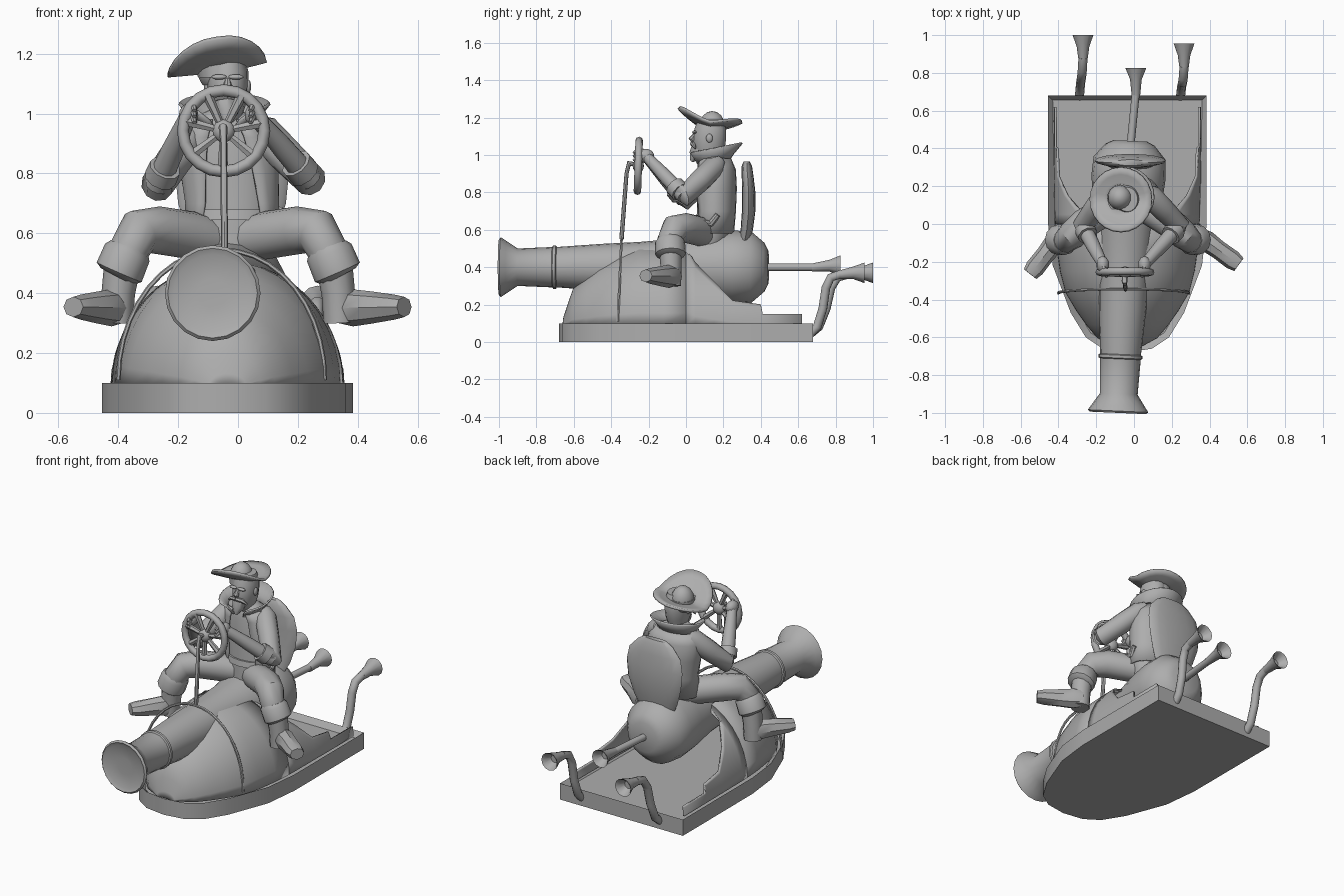
import bpy, bmesh, math
from math import sin, cos, pi, radians, asin
from mathutils import Vector

if "Cube" in bpy.data.objects:
    bpy.data.objects.remove(bpy.data.objects["Cube"], do_unlink=True)

mat = bpy.data.materials.new("plain_grey")
mat.use_nodes = True
GREY = (0.42, 0.42, 0.42, 1)
mat.diffuse_color = GREY
mat.node_tree.nodes["Principled BSDF"].inputs["Base Color"].default_value = GREY
CX = -0.035  # centre line of the vehicle


def finish(ob, name, angle=40):
    ob.name = name
    ob.data.materials.clear()
    ob.data.materials.append(mat)
    bpy.ops.object.select_all(action='DESELECT')
    ob.select_set(True)
    bpy.context.view_layer.objects.active = ob
    bpy.ops.object.shade_smooth_by_angle(angle=radians(angle))
    return ob


def from_bmesh(name, bm, angle=40):
    bmesh.ops.recalc_face_normals(bm, faces=bm.faces)
    me = bpy.data.meshes.new(name)
    bm.to_mesh(me)
    bm.free()
    ob = bpy.data.objects.new(name, me)
    bpy.context.collection.objects.link(ob)
    return finish(ob, name, angle)


def grid(name, rows, wrap=True, caps=True, thick=0, angle=40):
    """Skin rows of points; closed rows make a solid, open rows a thin shell."""
    bm = bmesh.new()
    vs = [[bm.verts.new(p) for p in row] for row in rows]
    n = len(rows[0])
    for a, b in zip(vs, vs[1:]):
        for i in range(n if wrap else n - 1):
            j = (i + 1) % n
            bm.faces.new((a[i], a[j], b[j], b[i]))
    if caps:
        bm.faces.new(vs[0])
        bm.faces.new(vs[-1])
    ob = from_bmesh(name, bm, angle)
    if thick:
        m = ob.modifiers.new("thickness", 'SOLIDIFY')
        m.thickness, m.offset = thick, 0
    return ob


def tube(name, pts, sides=12, axis=None, angle=40):
    """Tube through (x, y, z, radius[, second radius]) points."""
    c = [Vector(p[:3]) for p in pts]
    rows, side = [], None
    for i, p in enumerate(pts):
        t = Vector(axis) if axis else c[min(i + 1, len(c) - 1)] - c[max(i - 1, 0)]
        t.normalize()
        if side is None:
            ref = Vector((0, 0, 1)) if abs(t.z) < 0.8 else Vector((0, 1, 0))
            side = t.cross(ref)
        side = (side - t * side.dot(t)).normalized()
        up = side.cross(t)
        rows.append([c[i] + side * p[3] * cos(2 * pi * k / sides)
                     + up * p[-1] * sin(2 * pi * k / sides) for k in range(sides)])
    return grid(name, rows, angle=angle)


def stack(name, rings, sides=16):
    """Body of level ellipses (z, x, y, rx, ry)."""
    return grid(name, [[(x + rx * cos(2 * pi * k / sides), y + ry * sin(2 * pi * k / sides), z)
                        for k in range(sides)] for z, x, y, rx, ry in rings], angle=50)


def ball(name, loc, scale, segs=14):
    bpy.ops.mesh.primitive_uv_sphere_add(segments=segs, ring_count=8, radius=1, location=loc)
    ob = bpy.context.object
    ob.scale = scale
    return finish(ob, name, 60)


def lerp(table, y):
    for (a, p), (b, q) in zip(table, table[1:]):
        if y <= b:
            return p + (q - p) * (y - a) / (b - a)
    return table[-1][1]


# Hull: flat sled with a sunken floor
half = [(.42, .68), (.42, 0), (.395, -.22), (.3, -.47), (.22, -.6), (.13, -.66)]
outline = [(CX + x, y) for x, y in half] + [(CX, -.68)] + [(CX - x, y) for x, y in half[::-1]]
bm = bmesh.new()
face = bm.faces.new([bm.verts.new((x, y, 0)) for x, y in outline])
top = bmesh.ops.extrude_face_region(bm, geom=[face])["geom"]
bmesh.ops.translate(bm, verts=[g for g in top if isinstance(g, bmesh.types.BMVert)], vec=(0, 0, .1))
bmesh.ops.recalc_face_normals(bm, faces=bm.faces)
lid = max(bm.faces, key=lambda f: f.calc_center_median().z)
bmesh.ops.inset_region(bm, faces=[lid], thickness=.035)
bmesh.ops.translate(bm, verts=lid.verts, vec=(0, 0, -.035))
from_bmesh("hull", bm, 35)

# Hood: arched nose, then side walls falling away to the rear
WIDTH = [(-.655, .04), (-.65, .06), (-.6, .155), (-.5, .24), (-.36, .325), (-.2, .365), (0, .38), (.7, .385)]
HEIGHT = [(-.655, .092), (-.65, .13), (-.6, .28), (-.46, .4), (-.36, .455), (-.25, .5), (.7, .5)]
CUT = [(0, .499), (.05, .42), (.15, .32), (.25, .22), (.4, .2), (.41, .15), (.62, .15)]


def arch(y, a0, a1, n, side=1):
    w, h = lerp(WIDTH, y), lerp(HEIGHT, y) - .09
    return [(CX + side * w * cos(a0 + (a1 - a0) * k / n), y,
             .09 + h * sin(a0 + (a1 - a0) * k / n)) for k in range(n + 1)]


hood_rows = [arch(y, 0, pi, 20) for y in (-.655, -.65, -.625, -.6, -.53, -.46, -.36, -.25, -.12, 0)]
grid("hood", hood_rows, wrap=False, caps=False, thick=.012, angle=60)
for side, tag in ((1, "left"), (-1, "right")):
    rows = [arch(y, 0, asin((z - .09) / .41), 8, side) for y, z in CUT]
    grid(tag + "_wall", rows, wrap=False, caps=False, thick=.012, angle=60)

# Cannon: one turned profile along a slightly slanted axis
profile = [(-.985, .05), (-.99, .13), (-1, .15), (-.99, .16), (-.96, .14), (-.9, .1), (-.715, .108),
           (-.71, .116), (-.695, .116), (-.69, .108), (-.45, .125), (-.25, .135), (-.02, .155),
           (.14, .185), (.25, .197), (.35, .19), (.42, .13), (.44, .09)]
tube("cannon", [(-.04 + .045 * y, y, .4, r) for y, r in profile], 20, (.045, 1, 0))


# Exhaust pipes with open horns
def horn(name, x, y, z, length, r0, r1):
    tube(name, [(x, y - length, z - .01, r0), (x, y - .06, z, r0 * 1.4), (x, y, z, r1),
                (x, y - .005, z, r1 * .85), (x, y - .05, z, r0)], 12, (0, 1, 0))


tube("fuse_pipe", [(-.02, .4, .4, .021), (.01, .7, .4, .021)], 10)
horn("fuse_horn", .01, .825, .408, .15, .022, .055)
for tag, x0, x1, dy in (("right", -.29, -.27, 0), ("left", .245, .265, -.045)):
    path = [(.66, .04), (.71, .08), (.75, .18), (.775, .29), (.81, .345), (.88, .365)]
    tube(tag + "_exhaust", [(x0 + (x1 - x0) * i / 5, y + dy * i / 5, z, .024)
                            for i, (y, z) in enumerate(path)], 10)
    horn(tag + "_exhaust_horn", x1, 1 + dy, .37, .13, .024, .055)

# Seat back: padded slab with clipped top corners
stack("seat_back", [(.52, -.02, .31, .11, .03), (.6, -.02, .325, .15, .033), (.7, -.02, .335, .18, .036),
                    (.8, -.02, .335, .19, .036), (.88, -.02, .33, .175, .032),
                    (.94, -.02, .325, .12, .028), (.965, -.02, .325, .08, .016)])

# Steering wheel, column and the hoop that carries it
HUB = Vector((-.048, -.255, .942))
bpy.ops.mesh.primitive_torus_add(major_radius=.136, minor_radius=.02, major_segments=20,
                                 minor_segments=8, location=HUB, rotation=(radians(88), 0, 0))
finish(bpy.context.object, "steering_wheel_rim", 60)
for k in range(7):
    d = Vector((cos(k * pi / 3.5 + .2), 0, sin(k * pi / 3.5 + .2)))
    tube("wheel_spoke", [(*(HUB + d * .02), .012), (*(HUB + d * .135), .018)], 6)
ball("wheel_hub", HUB, (.038, .03, .038))
tube("steering_column", [(-.05, -.25, .945, .014), (-.05, -.305, .955, .015),
                         (-.048, -.318, .9, .011), (-.045, -.345, .55, .012)], 8)
tube("column_hoop", [(-.055 + .345 * cos(pi * k / 20), -.365 + .02 * sin(pi * k / 20),
                      .11 + .435 * sin(pi * k / 20), .008) for k in range(21)], 6)

# Rider: shirt, open coat, belt
torso = [(.5, -.02, .13, .11, .08), (.58, -.02, .14, .14, .1), (.7, -.02, .155, .14, .095),
         (.82, -.03, .155, .15, .1), (.92, -.04, .16, .15, .09), (.98, -.045, .15, .115, .075),
         (1.01, -.045, .14, .055, .05)]
stack("torso", torso)
stack("belt", [(.645, -.02, .145, .148, .106), (.68, -.02, .15, .148, .104)])


def open_ring(z, x, y, rx, ry, gap, lift=0, n=18):
    a = [-pi / 2 + gap + (2 * pi - 2 * gap) * k / n for k in range(n + 1)]
    return [(x + rx * cos(t), y + ry * sin(t), z + lift * sin(t)) for t in a]


coat = [open_ring(z, x, y, rx + .012, ry + .012, .75 - .45 * (z - .6) / .4) for z, x, y, rx, ry in torso[1:6]]
grid("coat", coat, wrap=False, caps=False, thick=.01, angle=50)
grid("coat_collar", [open_ring(.955, -.045, .145, .1, .08, .3, .01),
                     open_ring(.99, -.045, .145, .115, .105, .45, .015),
                     open_ring(1.035, -.045, .145, .15, .155, .7, .03)],
     wrap=False, caps=False, thick=.01, angle=50)

# Head and face
HX = -.035
stack("head", [(.96, HX, .13, .05, .05), (1.0, HX, .125, .052, .066), (1.04, HX, .123, .064, .085),
               (1.09, HX, .127, .069, .088), (1.14, HX, .13, .07, .085), (1.19, HX, .13, .055, .065)])
tube("beard", [(HX, .075, 1.045, .045), (HX, .05, 1.0, .035), (HX, .03, .965, .008)], 8)
tube("nose", [(HX, .05, 1.115, .008), (HX, .03, 1.085, .017), (HX, .04, 1.07, .01)], 8)
for s in (-1, 1):
    tube("moustache", [(HX, .032, 1.06, .012), (HX + s * .035, .04, 1.055, .012),
                       (HX + s * .065, .05, 1.035, .004)], 6)
    ball("ear", (HX + s * .068, .125, 1.09), (.011, .018, .024), 8)
    ball("brow", (HX + s * .028, .045, 1.122), (.026, .012, .009), 8)

# Hat: brim swept up front and back, low crown
brim = []
for r in (.04, .09, .13, .165):
    row = []
    for k in range(24):
        c, s = cos(k * pi / 12), sin(k * pi / 12)
        rise = (.11 if s < 0 else .035) * abs(s) ** 1.3 + (.02 if c > 0 else 0) * abs(c)
        row.append((-.07 + r * c, .13 + r * 1.03 * s, 1.142 + rise * (r / .165) ** 1.6 + .09 * r * c))
    brim.append(row)
grid("hat_brim", brim, caps=False, thick=.014, angle=60)
ball("hat_crown", (-.075, .14, 1.155), (.066, .068, .08))
stack("hat_band", [(1.12, -.06, .135, .072, .08), (1.165, -.07, .135, .072, .076)])

# Arms: sleeve, cuff, forearm, hand and fingers
for tag, sh, el, ha in (("right", (-.155, .15, .93), (-.27, -.01, .76), (-.165, -.215, .995)),
                        ("left", (.085, .15, .935), (.24, -.01, .78), (.055, -.215, .995))):
    sh, el, ha = Vector(sh), Vector(el), Vector(ha)
    tube(tag + "_sleeve", [(*sh.lerp(el, -.2), .035), (*sh, .062), (*sh.lerp(el, .5), .06),
                           (*el, .056), (*el.lerp(ha, .18), .052)], 10)
    tube(tag + "_cuff", [(*el.lerp(ha, .1), .055), (*el.lerp(ha, .25), .054)], 10)
    tube(tag + "_forearm", [(*el, .042), (*el.lerp(ha, .5), .038), (*ha, .028)], 10)
    ball(tag + "_hand", ha, (.034, .045, .038), 10)
    for k in range(3):
        z = ha.z + .025 - .02 * k
        tube(tag + "_finger", [(ha.x, ha.y, z, .013), (ha.x * .9, ha.y - .045, z + .008, .011),
                               (ha.x * .85 - .005, ha.y - .065, z - .01, .008)], 6)

# Legs: trousers, boot shaft, folded cuff and blocky foot
FOOT = [(0, .042, .05), (.22, .056, .062), (.5, .05, .054), (.85, .052, .042), (1, .042, .034)]
for tag, s, off, heel, toe in (("right", -1, -.055, (-.385, -.055), (-.55, -.265)),
                               ("left", 1, -.01, (.335, -.055), (.555, -.215))):
    def P(x, y, z, *r):
        return (off + s * x, y, z, *r)
    tube(tag + "_trouser", [P(0, .14, .57, .07), P(.1, .07, .593, .08), P(.21, 0, .61, .08),
                            P(.275, -.06, .605, .077), P(.305, -.085, .55, .068), P(.33, -.085, .47, .06)], 12)
    tube(tag + "_boot_cuff", [P(.308, -.085, .555, .066), P(.315, -.085, .535, .08),
                              P(.342, -.083, .47, .082), P(.35, -.083, .455, .06)], 12)
    tube(tag + "_boot_shaft", [P(.33, -.083, .5, .062), P(.345, -.08, .4, .056), P(.35, -.08, .3, .054)], 12)
    heel, toe = Vector((*heel, .35)), Vector((*toe, .354))
    tube(tag + "_boot_foot", [(*heel.lerp(toe, t), w, h) for t, w, h in FOOT], 8)

# Sidearm tucked in the belt
tube("pistol_barrel", [(.13, .14, .63, .014), (.155, .04, .655, .016)], 8)
tube("pistol_grip", [(.13, .13, .63, .018), (.14, .17, .68, .015)], 8)
